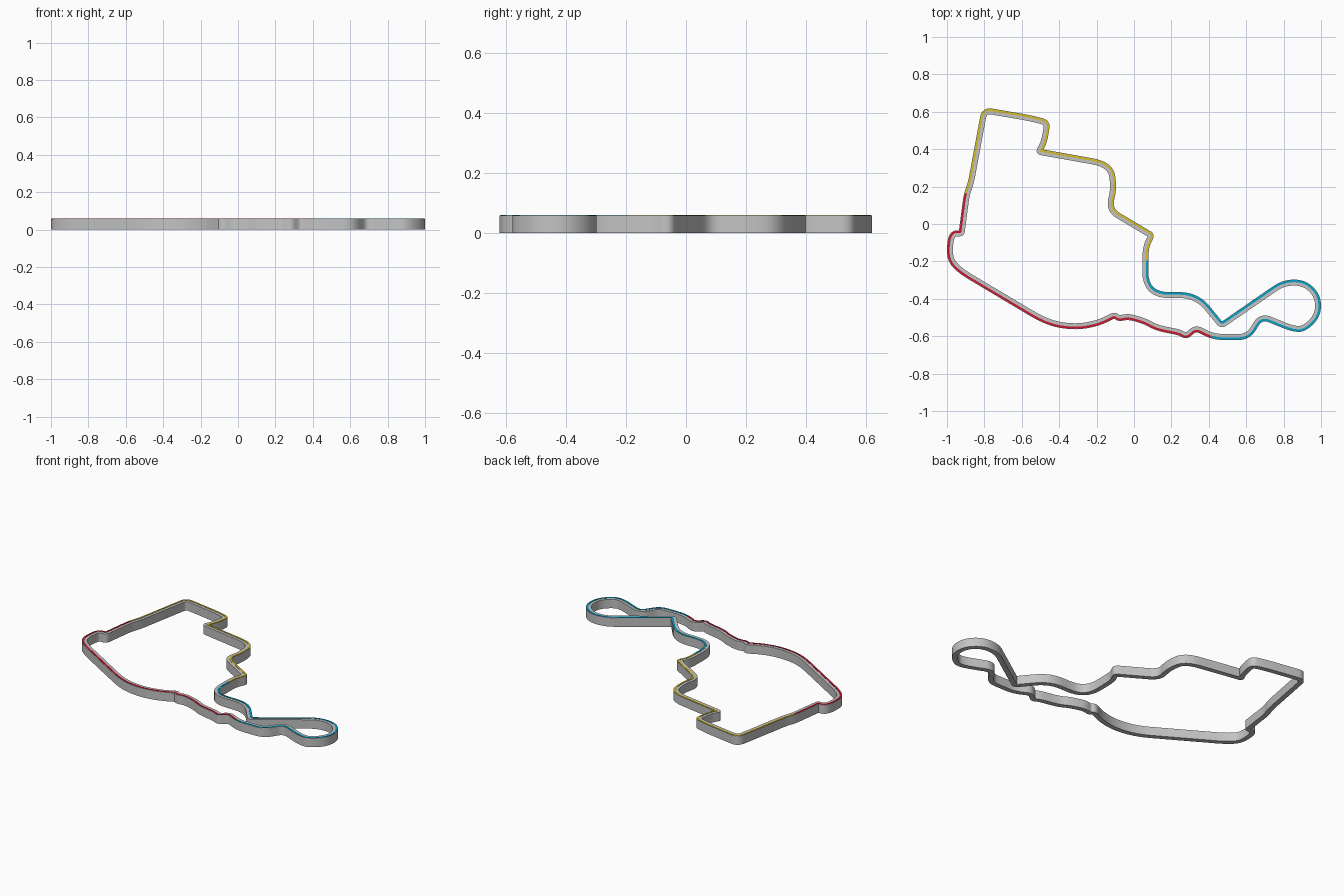
import bpy, bmesh
from mathutils import Vector

if "Cube" in bpy.data.objects:
    bpy.data.objects.remove(bpy.data.objects["Cube"])

HALF_WIDTH = 0.016
HEIGHT = 0.058

# Circuit corners, clockwise: x, y, rounding length
CORNERS = [
    (-0.80, 0.608, 0.04), (-0.56, 0.567, 0.05), (-0.463, 0.542, 0.03),
    (-0.480, 0.44, 0.05), (-0.508, 0.386, 0.012), (-0.125, 0.318, 0.10),
    (-0.108, 0.19, 0.05), (-0.135, 0.075, 0.06), (0.093, -0.06, 0.015),
    (0.062, -0.125, 0.05), (0.06, -0.38, 0.13), (0.335, -0.38, 0.09),
    (0.468, -0.542, 0.02), (0.80, -0.313, 0.06), (0.911, -0.313, 0.055),
    (0.984, -0.386, 0.055), (0.984, -0.488, 0.055), (0.911, -0.561, 0.055),
    (0.85, -0.561, 0.05), (0.68, -0.492, 0.05), (0.61, -0.604, 0.05),
    (0.425, -0.604, 0.05), (0.33, -0.556, 0.03), (0.28, -0.600, 0.02),
    (0.245, -0.580, 0.03), (0.12, -0.555, 0.06), (0.06, -0.52, 0.05),
    (-0.03, -0.495, 0.03), (-0.082, -0.505, 0.02), (-0.103, -0.487, 0.015),
    (-0.19, -0.53, 0.06), (-0.31, -0.552, 0.07), (-0.46, -0.53, 0.10),
    (-0.93, -0.25, 0.07), (-0.984, -0.19, 0.07), (-0.984, -0.10, 0.05),
    (-0.968, -0.05, 0.03), (-0.922, -0.05, 0.012), (-0.895, 0.155, 0.04),
    (-0.872, 0.22, 0.04),
]


def rounded_loop(corners, steps=8):
    """Closed path with every corner replaced by a smooth bend."""
    pts, n = [], len(corners)
    for i, (x, y, t) in enumerate(corners):
        c = Vector((x, y))
        ends = []
        for j in (i - 1, (i + 1) % n):
            d = Vector(corners[j][:2]) - c
            ends.append(c + d.normalized() * min(t, d.length * 0.49))
        a, b = ends
        for k in range(steps + 1):
            u = k / steps
            pts.append(a * (1 - u) ** 2 + c * 2 * u * (1 - u) + b * u ** 2)
    # Cut long straights so colour changes land in the right place
    out = []
    for i, p in enumerate(pts):
        q = pts[(i + 1) % len(pts)]
        cuts = max(1, int((q - p).length / 0.02))
        out += [p.lerp(q, k / cuts) for k in range(cuts)]
    return out


def offsets(path, dist):
    """Shift the path sideways; positive is outward."""
    res, n = [], len(path)
    for i, p in enumerate(path):
        d1 = (p - path[i - 1]).normalized()
        d2 = (path[(i + 1) % n] - p).normalized()
        n1, n2 = Vector((-d1.y, d1.x)), Vector((-d2.y, d2.x))
        m = (n1 + n2).normalized()
        res.append(p + m * dist / max(m.dot(n1), 0.6))
    return res


def sweep(name, path, inner, outer, z0, z1, mat, keep=lambda p: True):
    """Rectangular band along the path, only where keep() is true."""
    a, b = offsets(path, inner), offsets(path, outer)
    bm = bmesh.new()
    rings = [[bm.verts.new((p.x, p.y, z)) for p, z in
              ((a[i], z0), (b[i], z0), (b[i], z1), (a[i], z1))]
             for i in range(len(path))]
    n = len(path)
    for i in range(n):
        if keep((path[i] + path[(i + 1) % n]) / 2):
            r, s = rings[i], rings[(i + 1) % n]
            for k in range(4):
                m = (k + 1) % 4
                bm.faces.new((r[k], r[m], s[m], s[k]))
    bmesh.ops.delete(bm, geom=[v for v in bm.verts if not v.link_faces], context='VERTS')
    bmesh.ops.holes_fill(bm, edges=[e for e in bm.edges if e.is_boundary], sides=4)
    bmesh.ops.recalc_face_normals(bm, faces=bm.faces)
    mesh = bpy.data.meshes.new(name)
    bm.to_mesh(mesh)
    bm.free()
    mesh.materials.append(mat)
    ob = bpy.data.objects.new(name, mesh)
    bpy.context.collection.objects.link(ob)
    bpy.ops.object.select_all(action='DESELECT')
    ob.select_set(True)
    bpy.context.view_layer.objects.active = ob
    bpy.ops.object.shade_smooth_by_angle(angle=0.5)


def material(name, rgb):
    m = bpy.data.materials.new(name)
    m.diffuse_color = (*rgb, 1)
    m.use_nodes = True
    m.node_tree.nodes["Principled BSDF"].inputs["Base Color"].default_value = m.diffuse_color
    return m


# Which part of the lap a point belongs to
def is_red(p):
    return (p.x < -0.5 and p.y < 0.16) or (p.x < 0.41 and p.y < -0.47)


def is_yellow(p):
    return p.y > -0.2 and not is_red(p)


def is_blue(p):
    return not is_red(p) and not is_yellow(p)


path = rounded_loop(CORNERS)

# Main wall of the circuit
sweep("track_wall", path, -HALF_WIDTH, HALF_WIDTH, 0, HEIGHT,
      material("light grey", (0.55, 0.55, 0.55)))

# Thin coloured lines near the outer edge of the top
for name, rgb, rule in (("red", (0.58, 0.008, 0.03), is_red),
                        ("yellow", (0.68, 0.51, 0.02), is_yellow),
                        ("blue", (0.0, 0.35, 0.58), is_blue)):
    sweep(name + "_sector_line", path, 0.002, 0.013, HEIGHT - 0.002, HEIGHT + 0.002,
          material(name, rgb), rule)
